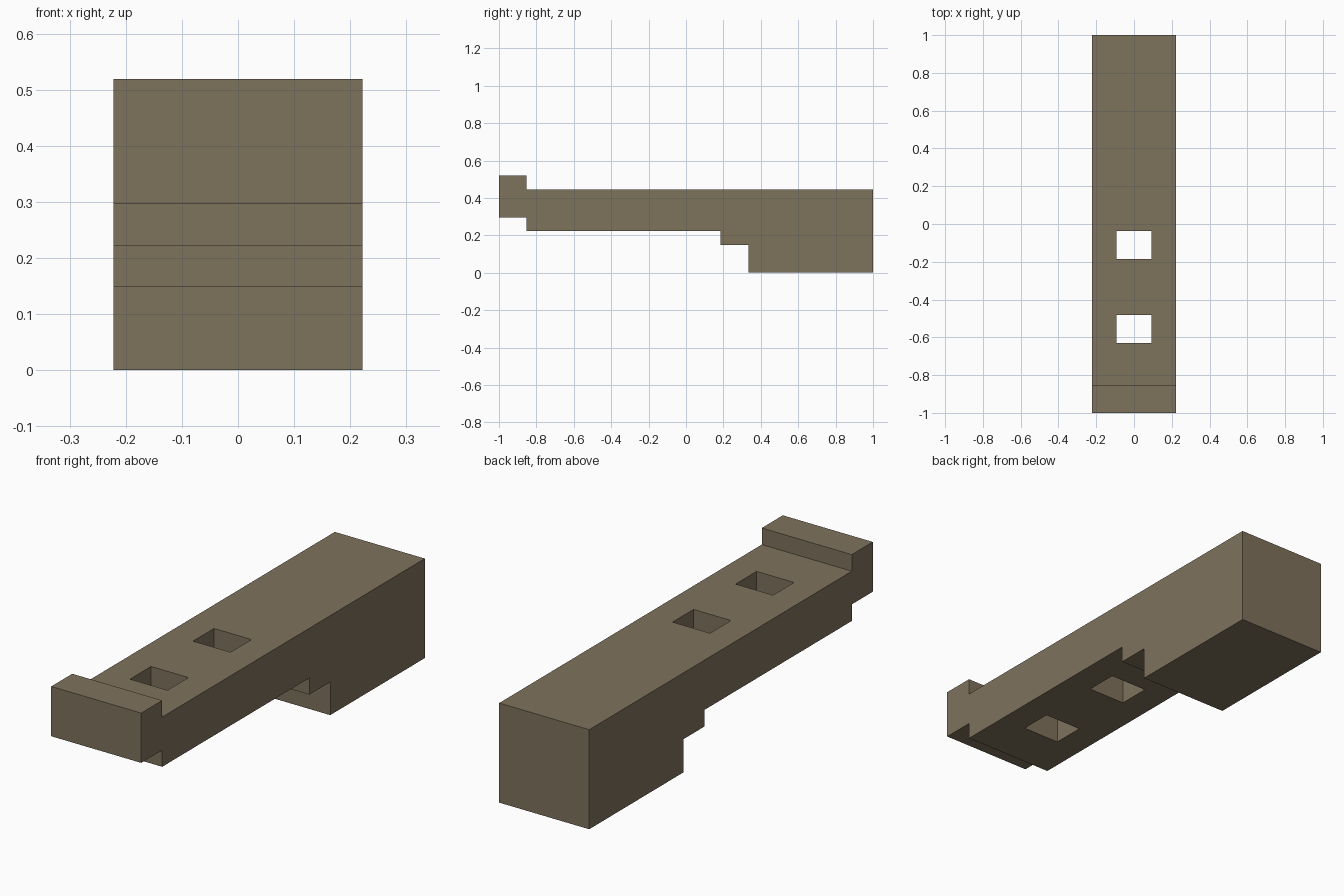
import bpy
import bmesh

cube = bpy.data.objects.get("Cube")
if cube:
    bpy.data.objects.remove(cube, do_unlink=True)

U = 2 / 27            # grid step of the design
HALF_WIDTH = 3 * U


def make_material(name, color):
    mat = bpy.data.materials.new(name)
    mat.use_nodes = True
    mat.diffuse_color = color
    mat.node_tree.nodes["Principled BSDF"].inputs["Base Color"].default_value = color
    return mat


def extrude_profile(name, profile, half_width, mat):
    """Extrude a closed (y, z) outline across x."""
    bm = bmesh.new()
    face = bm.faces.new([bm.verts.new((-half_width, y, z)) for y, z in profile])
    new = bmesh.ops.extrude_face_region(bm, geom=[face])["geom"]
    moved = [v for v in new if isinstance(v, bmesh.types.BMVert)]
    bmesh.ops.translate(bm, verts=moved, vec=(2 * half_width, 0, 0))
    bmesh.ops.recalc_face_normals(bm, faces=bm.faces)
    mesh = bpy.data.meshes.new(name)
    bm.to_mesh(mesh)
    bm.free()
    mesh.materials.append(mat)
    obj = bpy.data.objects.new(name, mesh)
    bpy.context.collection.objects.link(obj)
    return obj


brown = make_material("dull_brown", (0.21, 0.168, 0.108, 1))

# Stepped body: raised front lip, thin arm, notched heavy rear block
steps = [(-13.5, 4), (-11.5, 4), (-11.5, 3), (2.5, 3), (2.5, 2), (4.5, 2),
         (4.5, 0), (13.5, 0), (13.5, 6), (-11.5, 6), (-11.5, 7), (-13.5, 7)]
body = extrude_profile("stepped_body", [(y * U, z * U) for y, z in steps],
                       HALF_WIDTH, brown)

# Two rectangular holes through the arm
cutters = []
for start in (-8.5, -2.5):
    ends = [(start, 2), (start + 2, 2), (start + 2, 8), (start, 8)]
    cutter = extrude_profile("hole_cutter", [(y * U, z * U) for y, z in ends],
                             1.25 * U, brown)
    cutter.hide_render = True
    cutters.append(cutter)
    mod = body.modifiers.new("hole", "BOOLEAN")
    mod.operation = "DIFFERENCE"
    mod.solver = "EXACT"
    mod.object = cutter

# Bake the holes and drop the cutters
graph = bpy.context.evaluated_depsgraph_get()
graph.update()
baked = bpy.data.meshes.new_from_object(body.evaluated_get(graph))
body.modifiers.clear()
body.data = baked
for cutter in cutters:
    bpy.data.objects.remove(cutter, do_unlink=True)
